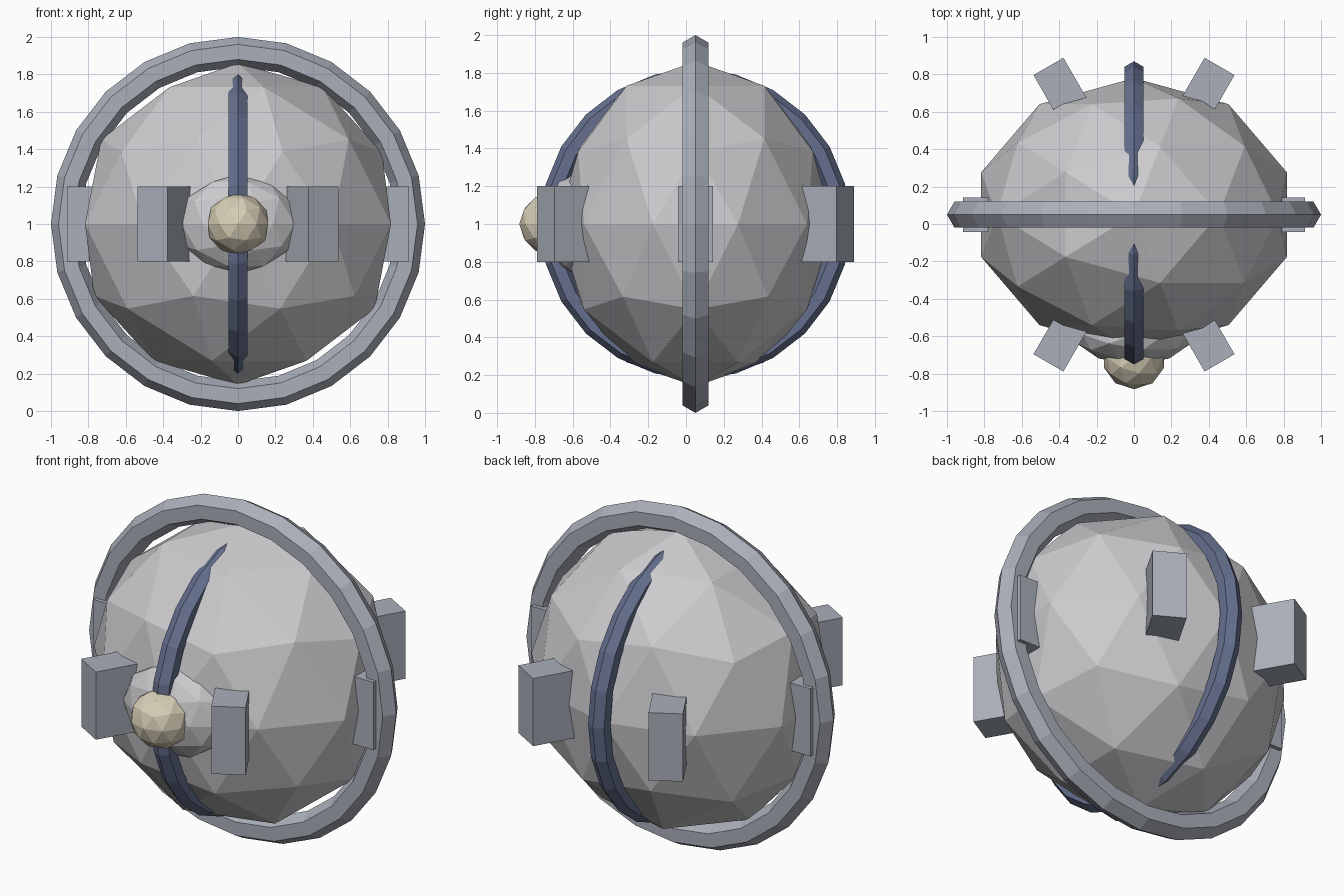
import bpy, math

if "Cube" in bpy.data.objects:
    bpy.data.objects.remove(bpy.data.objects["Cube"])

CY = 0.05  # body centre in y


def material(name, rgb):
    m = bpy.data.materials.new(name)
    m.diffuse_color = (*rgb, 1)
    m.use_nodes = True
    m.node_tree.nodes["Principled BSDF"].inputs["Base Color"].default_value = m.diffuse_color
    return m


pale = material("pale_grey", (0.60, 0.60, 0.62))
steel = material("steel_grey", (0.40, 0.43, 0.49))
blue = material("slate_blue", (0.13, 0.16, 0.27))
cream = material("cream", (0.68, 0.62, 0.47))


def finish(name, mat):
    o = bpy.context.object
    o.name = name
    o.data.materials.append(mat)
    return o


def ball(name, mat, y, scale):
    bpy.ops.mesh.primitive_ico_sphere_add(subdivisions=2, radius=1, location=(0, y, 1))
    o = finish(name, mat)
    o.scale = scale


def ring(name, mat, major, minor, rot):
    bpy.ops.mesh.primitive_torus_add(major_segments=24, minor_segments=6, major_radius=major,
                                     minor_radius=minor, location=(0, CY, 1), rotation=rot)
    finish(name, mat)


# Faceted body, front bulge and lamp
ball("body", pale, CY, (0.86, 0.73, 0.86))
ball("front_bulge", pale, -0.59, (0.32, 0.16, 0.265))
ball("front_lamp", cream, -0.715, (0.17, 0.168, 0.165))

# Large outer hoop and thin upright hoop
ring("outer_hoop", steel, 0.92, 0.08, (math.pi / 2, 0, 0))
ring("upright_hoop", blue, 0.76, 0.06, (0, math.pi / 2, 0))

# Six blocks around the waist
for i in range(6):
    a = i * math.pi / 3
    r = 0.765
    bpy.ops.mesh.primitive_cube_add(size=1, location=(r * math.cos(a), CY + r * math.sin(a), 1),
                                    rotation=(0, 0, a))
    o = finish(f"waist_block_{i + 1}", steel)
    o.scale = (0.30, 0.185, 0.40)
